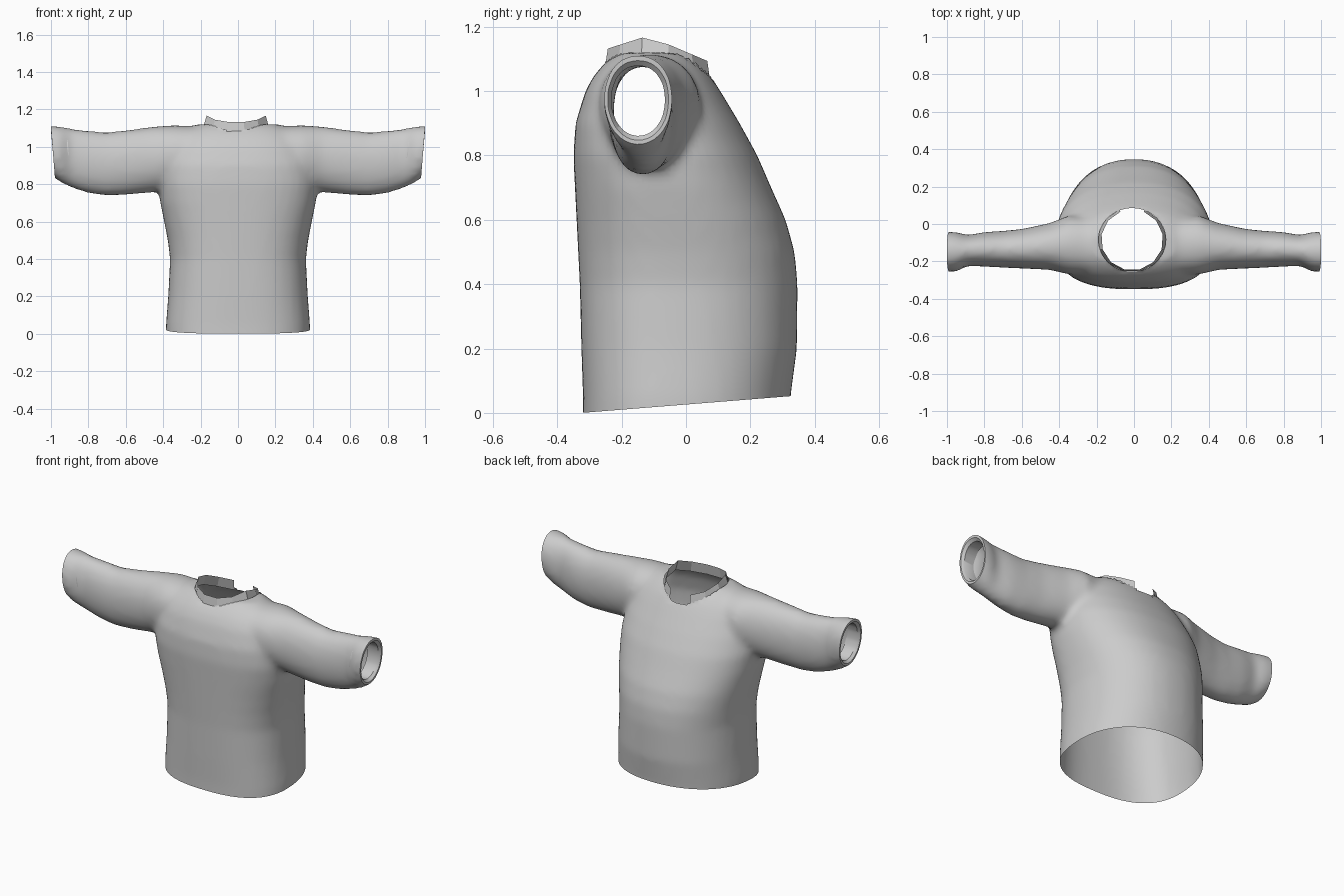
import bpy, bmesh
from math import sin, cos, pi, radians
from mathutils import Vector

cube = bpy.data.objects.get("Cube")
if cube:
    bpy.data.objects.remove(cube, do_unlink=True)

cloth = bpy.data.materials.new("grey_cloth")
cloth.use_nodes = True
GREY = (0.6, 0.6, 0.6, 1)
cloth.diffuse_color = GREY
cloth.node_tree.nodes["Principled BSDF"].inputs["Base Color"].default_value = GREY

SIDES = 48
NECK = Vector((-0.01, -0.085))
NECK_RX, NECK_RY = 0.18, 0.17


def make_object(name, bm):
    mesh = bpy.data.meshes.new(name)
    bm.to_mesh(mesh)
    bm.free()
    mesh.materials.append(cloth)
    obj = bpy.data.objects.new(name, mesh)
    bpy.context.collection.objects.link(obj)
    return obj


def loft(bm, rings):
    """Skin a closed, capped body over a list of point rings."""
    loops = [[bm.verts.new(p) for p in ring] for ring in rings]
    for a, b in zip(loops, loops[1:]):
        for i in range(len(a)):
            j = (i + 1) % len(a)
            bm.faces.new((a[i], a[j], b[j], b[i]))
    bm.faces.new(loops[0][::-1])
    bm.faces.new(loops[-1])


def rounded(angle, power):
    """Point on a unit superellipse."""
    c, s = cos(angle), sin(angle)
    r = (abs(c) ** power + abs(s) ** power) ** (-1 / power)
    return c * r, s * r


def torso_ring(z, rx, front, back):
    yc = front * 0.55 + back * 0.45
    ring = []
    for i in range(SIDES):
        a = 2 * pi * i / SIDES
        u, v = rounded(a, 2.2 if sin(a) > 0 else 2.6)
        ring.append((u * rx, yc + v * (back - yc if v > 0 else yc - front), z))
    return ring


def sleeve_ring(side, x, front, back, low, high):
    ring = []
    for i in range(SIDES):
        u, v = rounded(2 * pi * i / SIDES, 2.1)
        ring.append((side * x, (front + back) / 2 + u * (back - front) / 2,
                     (low + high) / 2 + v * (high - low) / 2))
    return ring


# Torso: height, half width, front, back
torso = [
    (-0.1, 0.385, -0.32, 0.32), (0.05, 0.385, -0.32, 0.325),
    (0.2, 0.373, -0.325, 0.345), (0.4, 0.363, -0.33, 0.347),
    (0.5, 0.375, -0.335, 0.338), (0.6, 0.395, -0.34, 0.31),
    (0.7, 0.415, -0.345, 0.265), (0.8, 0.425, -0.35, 0.222),
    (0.9, 0.41, -0.343, 0.167), (1.0, 0.37, -0.313, 0.107),
    (1.05, 0.33, -0.285, 0.075), (1.09, 0.28, -0.25, 0.04),
    (1.12, 0.22, -0.21, 0),
]
# Sleeve: distance out, front, back, underside, top
sleeve = [
    (0.2, -0.27, 0.03, 0.86, 1.11), (0.35, -0.27, 0.045, 0.79, 1.115),
    (0.45, -0.245, 0.005, 0.757, 1.108), (0.6, -0.238, -0.027, 0.742, 1.088),
    (0.7, -0.233, -0.037, 0.737, 1.077), (0.8, -0.228, -0.043, 0.752, 1.085),
    (0.89, -0.223, -0.06, 0.78, 1.097), (0.95, -0.255, -0.042, 0.81, 1.108),
    (1.0, -0.255, -0.042, 0.85, 1.113), (1.06, -0.25, -0.045, 0.87, 1.113),
]

bm = bmesh.new()
loft(bm, [torso_ring(*row) for row in torso])
for side in (-1, 1):
    loft(bm, [sleeve_ring(side, *row) for row in sleeve])
bmesh.ops.recalc_face_normals(bm, faces=bm.faces)
shirt = make_object("shirt_body", bm)

# Fuse torso and sleeves into one soft skin
remesh = shirt.modifiers.new("fuse", "REMESH")
remesh.mode = "VOXEL"
remesh.voxel_size = 0.018
soften = shirt.modifiers.new("soften", "SMOOTH")
soften.factor = 0.5
soften.iterations = 9
graph = bpy.context.evaluated_depsgraph_get()
bm = bmesh.new()
bm.from_mesh(bpy.data.meshes.new_from_object(shirt.evaluated_get(graph)))
shirt.modifiers.clear()


def trim(co, normal):
    bmesh.ops.bisect_plane(bm, geom=bm.verts[:] + bm.edges[:] + bm.faces[:],
                           plane_co=co, plane_no=Vector(normal).normalized(),
                           clear_outer=True)


# Open hem, slightly higher at the back, and the two sleeve ends
trim((0, 0, 0.026), (0, 0.08, -1))
for side in (-1, 1):
    trim((side, 0, 1.1), (side, 0, -0.08))


# Neck opening, its border drawn onto an oval
def neck_offset(p):
    return Vector(((p.x - NECK.x) / NECK_RX, (p.y - NECK.y) / NECK_RY))


inside = [f for f in bm.faces if f.calc_center_median().z > 0.9
          and neck_offset(f.calc_center_median()).length < 1]
bmesh.ops.delete(bm, geom=inside, context="FACES")
for v in bm.verts:
    if v.is_boundary and v.co.z > 0.9 and abs(v.co.x) < 0.5:
        d = neck_offset(v.co).normalized()
        v.co.x = NECK.x + d.x * NECK_RX
        v.co.y = NECK.y + d.y * NECK_RY

# Rolled cuffs turning into the sleeves
for side in (-1, 1):
    rim = [e for e in bm.edges if e.is_boundary
           and all(v.co.x * side > 0.9 for v in e.verts)]
    for scale, shift in ((0.9, 0), (0.88, 0.015), (1.02, 0.07)):
        new = bmesh.ops.extrude_edge_only(bm, edges=rim)["geom"]
        verts = [g for g in new if isinstance(g, bmesh.types.BMVert)]
        rim = [g for g in new if isinstance(g, bmesh.types.BMEdge)
               and all(v in verts for v in g.verts) and g.is_boundary]
        mid = sum((v.co for v in verts), Vector()) / len(verts)
        for v in verts:
            v.co.y = mid.y + (v.co.y - mid.y) * scale
            v.co.z = mid.z + (v.co.z - mid.z) * scale
            v.co.x -= side * shift

bm.to_mesh(shirt.data)
bm.free()
shirt.data.materials.clear()
shirt.data.materials.append(cloth)
bpy.ops.object.select_all(action="DESELECT")
shirt.select_set(True)
bpy.context.view_layer.objects.active = shirt
bpy.ops.object.shade_smooth_by_angle(angle=radians(40))

# Stand-up collar of flat panels, open at the back
bm = bmesh.new()
PANELS = 11
previous = None
for i in range(PANELS + 1):
    a = radians(112 + 316 * i / PANELS)
    x, y = cos(a), sin(a)
    depth = NECK.y + y * (NECK_RY + 0.003) + 0.12
    base = 1.12 - (0.4 * depth if depth > 0 else -0.3 * depth)
    pair = [bm.verts.new((NECK.x + x * (NECK_RX + out), NECK.y + y * (NECK_RY + out / 2),
                          base + rise))
            for out, rise in ((0.006, -0.012), (-0.014, 0.052))]
    if previous:
        bm.faces.new((previous[0], pair[0], pair[1], previous[1]))
    previous = pair
make_object("collar", bm)
